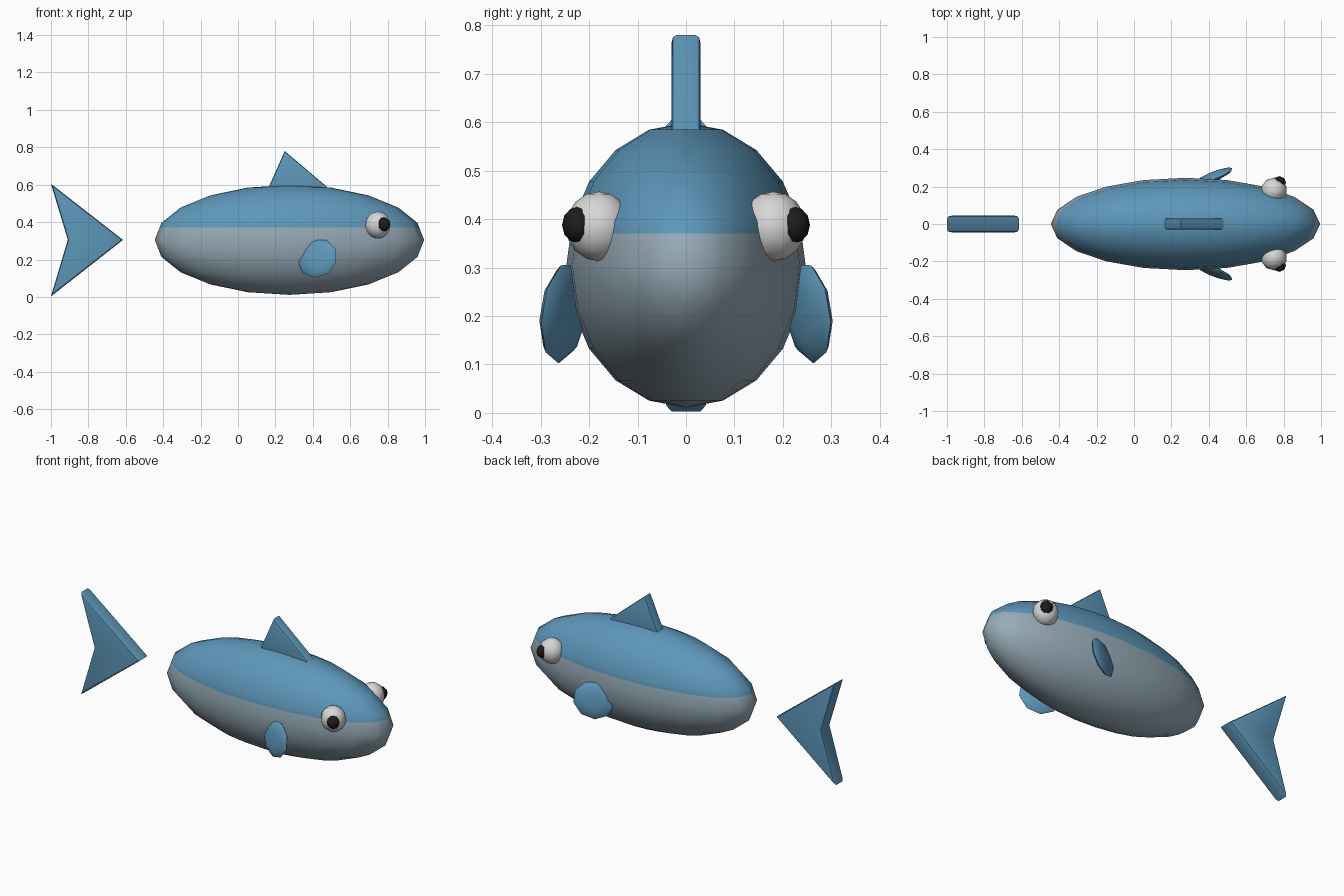
import bpy, bmesh, math
from mathutils import Matrix, Vector

cube = bpy.data.objects.get("Cube")
if cube:
    bpy.data.objects.remove(cube, do_unlink=True)


def material(name, r, g, b):
    m = bpy.data.materials.new(name)
    m.use_nodes = True
    m.diffuse_color = (r, g, b, 1)
    node = next(n for n in m.node_tree.nodes if n.type == 'BSDF_PRINCIPLED')
    node.inputs["Base Color"].default_value = (r, g, b, 1)
    node.inputs["Roughness"].default_value = 0.7
    return m


BLUE = material("sea_blue", 0.11, 0.31, 0.49)
GREY = material("belly_grey", 0.31, 0.41, 0.48)
WHITE = material("eye_white", 0.68, 0.68, 0.68)
BLACK = material("pupil_black", 0.012, 0.012, 0.012)


def finish(name, bm, *mats, angle=60):
    bmesh.ops.recalc_face_normals(bm, faces=bm.faces)
    mesh = bpy.data.meshes.new(name)
    bm.to_mesh(mesh)
    bm.free()
    for m in mats:
        mesh.materials.append(m)
    ob = bpy.data.objects.new(name, mesh)
    bpy.context.collection.objects.link(ob)
    bpy.ops.object.select_all(action='DESELECT')
    ob.select_set(True)
    bpy.context.view_layer.objects.active = ob
    bpy.ops.object.shade_smooth_by_angle(angle=math.radians(angle))
    return ob


def ellipsoid(center, size, segs, rings, rot=Matrix()):
    bm = bmesh.new()
    bmesh.ops.create_uvsphere(bm, u_segments=segs, v_segments=rings, radius=1)
    bm.transform(Matrix.Translation(center) @ rot @ Matrix.Diagonal((*size, 1)))
    return bm


# Flat fin: an outline in the side plane, thickened, with rounded rims
def flat_fin(name, outline, half, rim):
    bm = bmesh.new()
    face = bm.faces.new([bm.verts.new((x, -half, z)) for x, z in outline])
    new = bmesh.ops.extrude_face_region(bm, geom=[face])["geom"]
    for v in new:
        if isinstance(v, bmesh.types.BMVert):
            v.co.y = half
    edges = [e for e in bm.edges if abs(e.verts[0].co.y - e.verts[1].co.y) < half]
    bmesh.ops.bevel(bm, geom=edges, offset=rim, segments=2, profile=0.5,
                    affect='EDGES')
    return finish(name, bm, BLUE, angle=40)


# Body, cut along the side line into a blue back and a grey belly
SPLIT = 0.37
bm = ellipsoid((0.275, 0, 0.305), (0.72, 0.247, 0.294), 20, 10)
bmesh.ops.bisect_plane(bm, geom=bm.verts[:] + bm.edges[:] + bm.faces[:],
                       plane_co=(0, 0, SPLIT), plane_no=(0, 0, 1))
for f in bm.faces:
    f.material_index = int(f.calc_center_median().z < SPLIT)
finish("body", bm, BLUE, GREY)

# Back fin and tail
flat_fin("back_fin", [(0.15, 0.555), (0.25, 0.78), (0.515, 0.555)], 0.03, 0.01)
flat_fin("tail_fin", [(-1, 0.605), (-0.615, 0.305), (-1, 0.003), (-0.91, 0.305)],
         0.045, 0.015)

# Paired parts
for label, side in (("left", 1), ("right", -1)):
    # the animal faces +x, the model frame faces -y: model left is +x,
    # so the pairs are told apart as far and near instead
    label = "far" if side > 0 else "near"
    mirror = Matrix.Diagonal((1, side, 1, 1))

    bm = ellipsoid((0.748, 0.18, 0.385), (0.07, 0.068, 0.072), 10, 8)
    bm.transform(mirror)
    finish(label + "_eye", bm, WHITE)

    bm = ellipsoid((0.777, 0.222, 0.388), (0.036, 0.034, 0.038), 8, 6)
    bm.transform(mirror)
    finish(label + "_pupil", bm, BLACK)

    turn = (Matrix.Rotation(math.radians(23), 4, 'Z')
            @ Matrix.Rotation(math.radians(8), 4, 'X')
            @ Matrix.Rotation(math.radians(90), 4, 'X')
            @ Matrix.Rotation(math.radians(17), 4, 'Z'))
    bm = ellipsoid((0.424, 0.253, 0.207), (0.115, 0.105, 0.022), 9, 6, turn)
    bm.transform(mirror)
    finish(label + "_side_fin", bm, BLUE)
